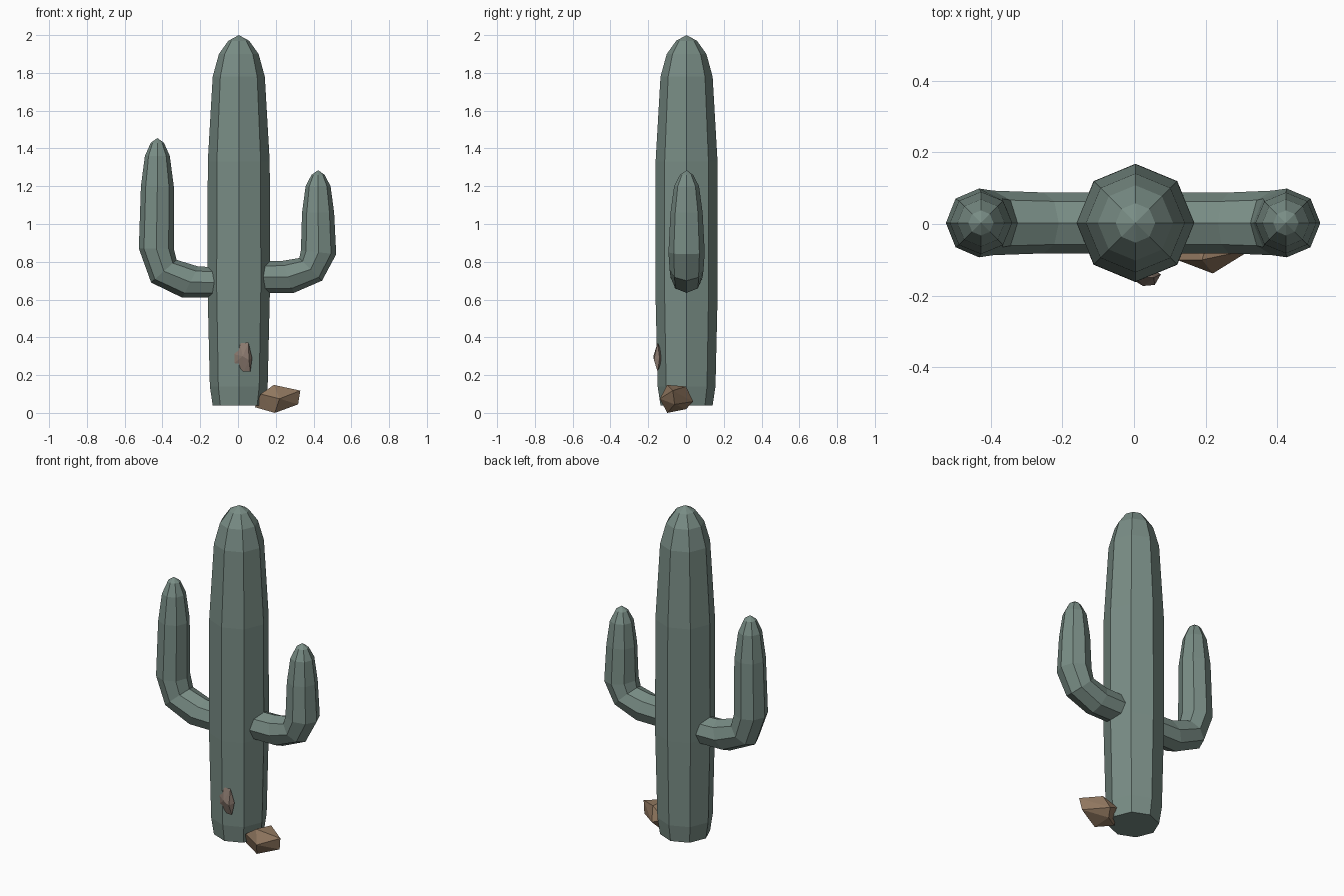
import bpy
import bmesh
from math import sin, cos, pi
from mathutils import Vector

cube = bpy.data.objects.get("Cube")
if cube:
    bpy.data.objects.remove(cube)

SIDES = 8
MID_Y = 0.003


def make_material(name, rgb):
    mat = bpy.data.materials.new(name)
    mat.use_nodes = True
    colour = (*rgb, 1)
    mat.diffuse_color = colour
    mat.node_tree.nodes["Principled BSDF"].inputs["Base Color"].default_value = colour
    return mat


def finish(name, bm, mat):
    bmesh.ops.recalc_face_normals(bm, faces=bm.faces)
    mesh = bpy.data.meshes.new(name)
    bm.to_mesh(mesh)
    bm.free()
    mesh.materials.append(mat)
    obj = bpy.data.objects.new(name, mesh)
    bpy.context.collection.objects.link(obj)
    return obj


def loft(name, rings, tip, mat):
    """Skin octagonal rings given as (outer xz, inner xz, half depth), ending in a point."""
    bm = bmesh.new()
    loops = []
    for outer, inner, depth in rings:
        a = Vector((outer[0], MID_Y, outer[1]))
        b = Vector((inner[0], MID_Y, inner[1]))
        centre, axis = (a + b) / 2, (a - b) / 2
        side = Vector((0, depth, 0))
        loops.append([bm.verts.new(centre + axis * cos(t) + side * sin(t))
                      for t in (2 * pi * i / SIDES for i in range(SIDES))])
    bm.faces.new(loops[0])
    for low, high in zip(loops, loops[1:]):
        for i in range(SIDES):
            j = (i + 1) % SIDES
            bm.faces.new((low[i], low[j], high[j], high[i]))
    top = bm.verts.new((tip[0], MID_Y, tip[1]))
    for i in range(SIDES):
        bm.faces.new((loops[-1][i], loops[-1][(i + 1) % SIDES], top))
    return finish(name, bm, mat)


def rock(name, points, mat):
    """Faceted stone wrapped around a few corner points."""
    bm = bmesh.new()
    for p in points:
        bm.verts.new(p)
    bmesh.ops.convex_hull(bm, input=bm.verts)
    return finish(name, bm, mat)


green = make_material("cactus green", (0.19, 0.265, 0.235))
brown = make_material("rock brown", (0.28, 0.185, 0.115))
grey_brown = make_material("pebble grey brown", (0.26, 0.195, 0.16))

# Trunk: (height, radius)
trunk_profile = [(0.04, 0.138), (0.14, 0.153), (0.65, 0.165), (1.33, 0.164),
                 (1.78, 0.138), (1.9, 0.105), (1.97, 0.055)]
loft("trunk", [((0.004 + r, z), (0.004 - r, z), r) for z, r in trunk_profile],
     (0.004, 2.0), green)

# Arms: bent elbow rings followed by tapering upright rings
right_elbow = [((-0.08, 0.61), (-0.08, 0.77), 0.085),
               ((-0.295, 0.61), (-0.21, 0.775), 0.085),
               ((-0.46, 0.69), (-0.325, 0.81), 0.09),
               ((-0.525, 0.87), (-0.34, 0.87), 0.096)]
left_elbow = [((0.08, 0.635), (0.08, 0.80), 0.085),
              ((0.295, 0.635), (0.235, 0.805), 0.085),
              ((0.445, 0.70), (0.325, 0.82), 0.09),
              ((0.52, 0.84), (0.333, 0.86), 0.096)]


def upright(x, sign, levels):
    return [((x + sign * r, z), (x - sign * r, z), r) for z, r in levels]


loft("right_arm", right_elbow + upright(-0.427, -1, [(1.2, 0.087), (1.36, 0.066), (1.43, 0.035)]),
     (-0.427, 1.455), green)
loft("left_arm", left_elbow + upright(0.424, 1, [(1.06, 0.085), (1.2, 0.066), (1.26, 0.035)]),
     (0.424, 1.285), green)

# Rock at the foot of the trunk
rock("base_rock", [(0.09, -0.06, 0.03), (0.12, -0.1, 0.1), (0.19, -0.1, 0.148),
                   (0.22, -0.138, 0.075), (0.33, -0.07, 0.118), (0.318, -0.06, 0.045),
                   (0.195, -0.1, 0.0), (0.22, 0.0, 0.14), (0.2, 0.038, 0.06),
                   (0.13, 0.02, 0.09), (0.18, 0.0, 0.02)], brown)

# Small stone lodged in the trunk
rock("trunk_pebble", [(-0.02, -0.145, 0.31), (0.01, -0.15, 0.37), (0.055, -0.15, 0.372),
                      (0.075, -0.14, 0.29), (0.065, -0.15, 0.218), (0.03, -0.15, 0.218),
                      (-0.018, -0.145, 0.265), (0.025, -0.173, 0.3), (0.058, -0.17, 0.28),
                      (0.03, -0.12, 0.3)], grey_brown)
